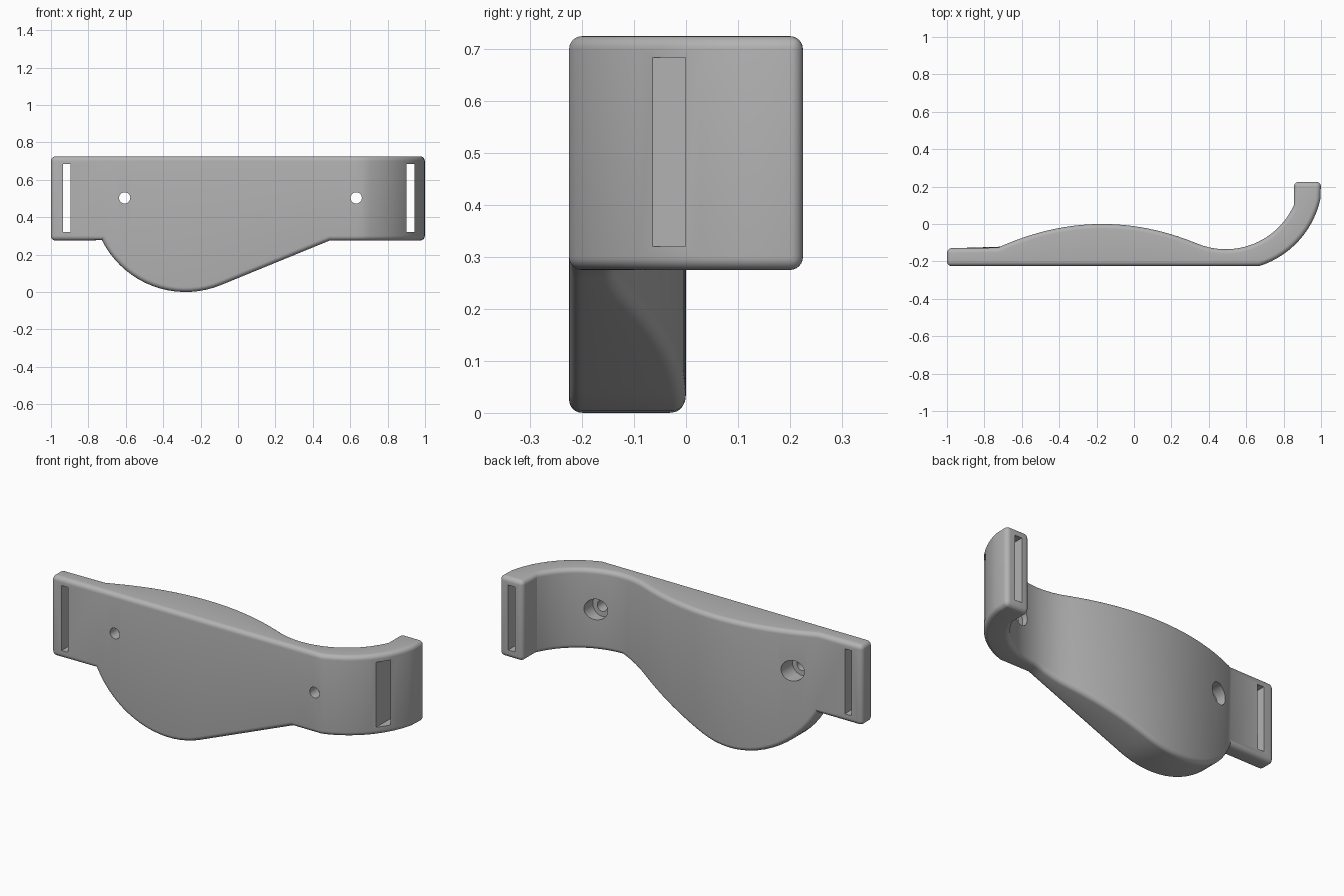
import bpy
import bmesh
from math import sin, cos, pi, radians, sqrt, atan2
from mathutils import Matrix

cube = bpy.data.objects.get("Cube")
if cube:
    bpy.data.objects.remove(cube)

FRONT, END, TOP, RIM = -0.225, 0.225, 0.725, 0.275
FILLET = 0.025

grey = bpy.data.materials.new("plain grey")
grey.use_nodes = True
colour = (0.45, 0.45, 0.45, 1)
grey.diffuse_color = colour
grey.node_tree.nodes["Principled BSDF"].inputs["Base Color"].default_value = colour


def back_y(x):
    """Back surface: a long bulge easing into the hook's inner curve."""
    if x < 0.33:
        return -(x + 0.17) ** 2 / 2.46
    return 0.265 - sqrt(0.4 ** 2 - (x - 0.49) ** 2)


# Sections along the body: front point, back point, bottom height
sections = [((-1, FRONT), (-1, -0.13), RIM)]


def straight_section(x, z):
    sections.append(((x, FRONT), (x, back_y(x)), z))


# Round belly, then the straight sloping underside
start, stop, steps = -radians(63.5), radians(22.2), 18
for i in range(steps + 1):
    a = start + (stop - start) * i / steps
    straight_section(-0.28 + 0.5 * sin(a), 0.5 - 0.5 * cos(a))
x0, z0 = sections[-1][0][0], sections[-1][2]
steps = 14
for i in range(1, steps + 1):
    t = i / steps
    straight_section(x0 + (0.49 - x0) * t, z0 + (RIM - z0) * t)

# Curved hook
cx, cy, radius = 0.522, 0.238, 0.486
f0, f1 = atan2(-0.225 - cy, 0.67 - cx), atan2(0.13 - cy, 1 - cx)
b1 = atan2(0.1 - 0.265, 0.855 - 0.49)
steps, flat = 18, 4
for i in range(1, steps + 1):
    b = -pi / 2 + (b1 + pi / 2) * i / steps
    if i < flat:
        front = (0.49 + 0.18 * i / flat, FRONT)
    else:
        f = f0 + (f1 - f0) * (i - flat) / (steps - flat)
        front = (min(1, cx + radius * cos(f)), cy + radius * sin(f))
    sections.append((front, (0.49 + 0.4 * cos(b), 0.265 + 0.4 * sin(b)), RIM))
sections.append(((1, END), (0.855, END), RIM))

# Loft the sections, close the ends and round the long and end edges
bm = bmesh.new()
rings = [[bm.verts.new((*p, z)) for p, z in ((f, low), (b, low), (b, TOP), (f, TOP))]
         for f, b, low in sections]
for r, s in zip(rings, rings[1:]):
    for k in range(4):
        n = (k + 1) % 4
        bm.faces.new((r[k], r[n], s[n], s[k]))
caps = [bm.faces.new(rings[0]), bm.faces.new(rings[-1])]
bmesh.ops.recalc_face_normals(bm, faces=bm.faces)
edges = {e for cap in caps for e in cap.edges}
for r, s in zip(rings, rings[1:]):
    edges.update(bm.edges.get((r[k], s[k])) for k in range(4))
bmesh.ops.bevel(bm, geom=list(edges), offset=FILLET, offset_type='OFFSET',
                segments=6, profile=0.5, affect='EDGES', clamp_overlap=False)


def to_object(name, mesh_data):
    mesh = bpy.data.meshes.new(name)
    mesh_data.to_mesh(mesh)
    mesh_data.free()
    mesh.materials.append(grey)
    obj = bpy.data.objects.new(name, mesh)
    bpy.context.collection.objects.link(obj)
    return obj


body = to_object("curved_bracket", bm)
bpy.context.view_layer.objects.active = body
body.select_set(True)


def cut(cutter):
    mod = body.modifiers.new("cut", 'BOOLEAN')
    mod.object = cutter
    mod.operation = 'DIFFERENCE'
    mod.solver = 'EXACT'
    cutter.hide_render = True
    bpy.ops.object.modifier_apply(modifier=mod.name)
    bpy.data.objects.remove(cutter)


def cut_slot(x_min, x_max):
    c = bmesh.new()
    place = Matrix.Translation(((x_min + x_max) / 2, 0, 0.502))
    size = Matrix.Diagonal((x_max - x_min, 1, 0.364, 1))
    bmesh.ops.create_cube(c, size=1, matrix=place @ size)
    cut(to_object("slot_cutter", c))


def cut_hole(x, r, y_min, y_max):
    c = bmesh.new()
    place = Matrix.Translation((x, (y_min + y_max) / 2, 0.503))
    bmesh.ops.create_cone(c, cap_ends=True, segments=32, radius1=r, radius2=r,
                          depth=y_max - y_min,
                          matrix=place @ Matrix.Rotation(pi / 2, 4, 'X'))
    cut(to_object("hole_cutter", c))


# Strap slots and counterbored screw holes
cut_slot(-0.935, -0.895)
cut_slot(0.902, 0.945)
for x in (-0.606, 0.632):
    cut_hole(x, 0.03, -0.4, 0.1)
    cut_hole(x, 0.058, -0.16, 0.1)

bpy.ops.object.shade_smooth_by_angle(angle=radians(24))
